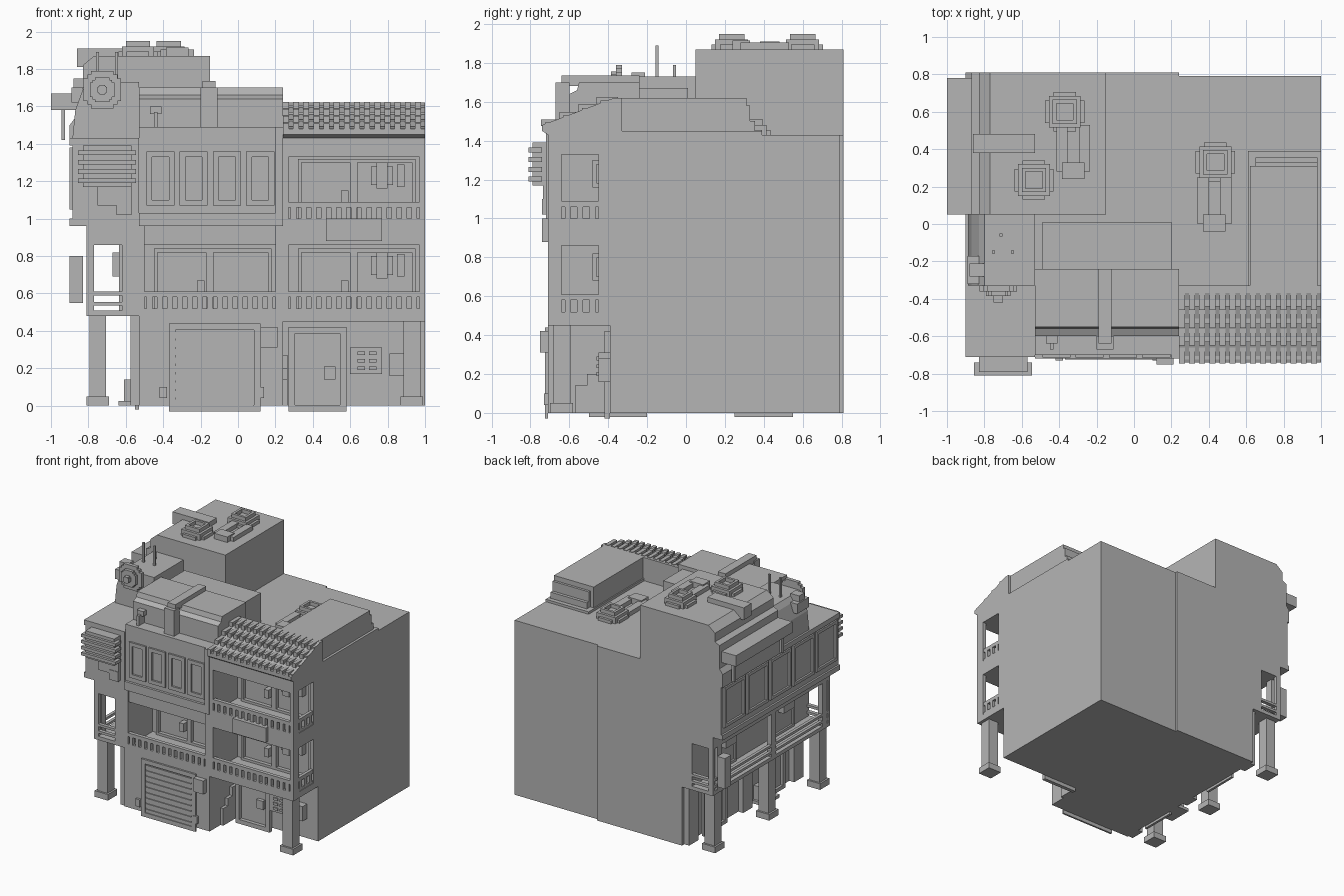
import bpy

cube = bpy.data.objects.get("Cube")
if cube:
    bpy.data.objects.remove(cube, do_unlink=True)

plaster = bpy.data.materials.new("plain grey")
plaster.use_nodes = True
GREY = (.46, .46, .46, 1)
plaster.diffuse_color = GREY
plaster.node_tree.nodes["Principled BSDF"].inputs["Base Color"].default_value = GREY

# Shared building lines
EAST, MID, WEST, OVERHANG, GALLERY, INNER = 1, .24, -.53, -.885, -.81, -.62
FRONT, RECESS, REAR, BACK = -.71, -.39, .79, .81
FLOOR_TWO, FLOOR_THREE, ROOF, TOWER_TOP = .48, .96, 1.43, 1.87


def make(name, verts, faces):
    mesh = bpy.data.meshes.new(name)
    mesh.from_pydata(verts, [], faces)
    mesh.materials.append(plaster)
    part = bpy.data.objects.new(name, mesh)
    bpy.context.collection.objects.link(part)
    return part


def boxes(name, spans):
    """One object from several (x, y, z) span triples."""
    verts, faces = [], []
    for xs, ys, zs in spans:
        n = len(verts)
        verts += [(x, y, z) for x in sorted(xs) for y in sorted(ys) for z in sorted(zs)]
        quads = ((0, 1, 3, 2), (4, 6, 7, 5), (0, 4, 5, 1), (2, 3, 7, 6), (0, 2, 6, 4), (1, 5, 7, 3))
        faces += [[n + i for i in quad] for quad in quads]
    return make(name, verts, faces)


def box(name, x, y, z):
    return boxes(name, [(x, y, z)])


def prism(name, profile, start, end, along_x):
    count = len(profile)
    place = (lambda p, t: (t, p[0], p[1])) if along_x else (lambda p, t: (p[0], t, p[1]))
    verts = [place(p, t) for t in (start, end) for p in profile]
    faces = [list(range(count))[::-1], list(range(count, count + count))]
    for i in range(count):
        j = (i + 1) % count
        faces.append([i, j, count + j, count + i])
    part = make(name, verts, faces)
    import bmesh
    bm = bmesh.new()
    bm.from_mesh(part.data)
    bmesh.ops.recalc_face_normals(bm, faces=bm.faces)
    bm.to_mesh(part.data)
    bm.free()


def frame(name, across, z, depth, bar=.02, side=False):
    """Rectangular frame on a front wall, or on a side wall."""
    low, high = across
    bottom, top = z
    rects = [((low, low + bar), z), ((high - bar, high), z),
             ((low, high), (bottom, bottom + bar)), ((low, high), (top - bar, top))]
    boxes(name, [(depth, a, b) if side else (a, depth, b) for a, b in rects])


# Main masses
box("east_core", x=(MID, EAST), y=(RECESS, REAR), z=(0, ROOF))
box("west_core", x=(WEST, MID), y=(RECESS, BACK), z=(0, ROOF))
box("garage_block", x=(WEST, MID), y=(FRONT, RECESS), z=(0, FLOOR_TWO + .02))
box("upper_front_block", x=(WEST, MID), y=(FRONT + .01, RECESS), z=(FLOOR_THREE - .1, 1.49))
box("gallery_inner_wall", x=(INNER, WEST), y=(FRONT, BACK), z=(FLOOR_TWO, FLOOR_THREE))
box("overhang_block", x=(OVERHANG, WEST), y=(FRONT, BACK), z=(FLOOR_THREE, ROOF))
box("upper_corner_post", x=(.2, MID), y=(FRONT - .01, RECESS), z=(FLOOR_THREE, 1.49))
box("upper_sill", x=(WEST, MID), y=(FRONT - .01, RECESS), z=(FLOOR_THREE, 1.03))
boxes("west_balcony_posts", [((WEST, -.5), (FRONT, RECESS), (FLOOR_TWO, FLOOR_THREE)),
                             ((.2, MID), (FRONT, RECESS), (FLOOR_TWO, FLOOR_THREE))])

# East balcony slabs and corner posts
for label, bottom, top in (("lower", .45, .5), ("middle", .86, .98), ("upper", 1.33, 1.46)):
    box(label + "_balcony_slab", x=(MID, EAST), y=(FRONT, RECESS), z=(bottom, top))
for label, x, y in (("party", (MID, .27), (FRONT, RECESS)),
                    ("corner", (.97, EAST), (FRONT, -.64)),
                    ("rear", (.97, EAST), (-.45, RECESS))):
    box(label + "_balcony_post", x=x, y=y, z=(FLOOR_TWO, 1.4))


def railing(name, low, high, z, side=False):
    depth = (.97, .995) if side else (FRONT, FRONT + .03)
    count = round((high - low) / .055)
    step = (high - low) / count
    bars = [((low, high), (z, z + .02)), ((low, high), (z + .08, z + .11))]
    for i in range(count):
        centre = low + step * (i + .5)
        bars.append(((centre - .015, centre + .015), (z, z + .09)))
    boxes(name, [(depth, a, b) if side else (a, depth, b) for a, b in bars])


def balcony(label, low, high, z):
    railing(label + "_railing", low, high, z)
    wall = (RECESS - .03, RECESS)
    middle = low + (high - low) / 2
    frame(label + "_door_frame", (low + .05, middle), (z, z + .34), wall)
    frame(label + "_window_frame", (middle, high - .02), (z, z + .34), wall)
    box(label + "_meter", x=(middle - .07, middle - .03), y=(RECESS - .06, RECESS), z=(z + .1, z + .17))


balcony("west_balcony", -.5, .2, .5)
for label, z in (("lower_balcony", .5), ("upper_balcony", .98)):
    balcony(label, .27, .97, z)
    railing(label + "_side_railing", -.64, -.45, z, side=True)
    boxes(label + "_cooler", [((.71, .83), (-.46, RECESS), (z + .2, z + .3)),
                              ((.74, .8), (-.48, RECESS), (z + .18, z + .32)),
                              ((.85, .89), (-.44, RECESS), (z + .19, z + .31))])
box("balcony_board", x=(.47, .77), y=(FRONT - .03, FRONT), z=(.88, 1))

# Upper front windows
for i in range(4):
    left = -.49 + i * .178
    frame("upper_window_%d" % (i + 1), (left, left + .15), (1.07, 1.36), (FRONT - .005, FRONT + .02), .03)

# Garage shutter, frame and boxes
frame("garage_frame", (-.37, .12), (-.03, .44), (FRONT - .015, FRONT), .035)
boxes("garage_slats", [((-.34, .08), (FRONT - .008, FRONT), (i * .045, i * .045 + .033))
                       for i in range(9)])
box("garage_control_box", x=(.12, .21), y=(FRONT - .04, FRONT), z=(.31, .42))
boxes("garage_guards", [((x, x + .04), (FRONT - .02, FRONT), (.04, .1)) for x in (.1, -.42)])

# Recessed entrance and its equipment
frame("entrance_frame", (.27, .58), (-.03, .42), (RECESS - .03, RECESS), .035)
box("entrance_handle", x=(.46, .52), y=(RECESS - .03, RECESS), z=(.14, .21))
box("entrance_cooler", x=(.6, .77), y=(RECESS - .06, RECESS), z=(.17, .31))
boxes("entrance_cooler_vents", [((x, x + .04), (RECESS - .07, RECESS), (z, z + .02))
                                for x in (.64, .7) for z in (.19, .23, .27)])
box("entrance_meter", x=(.81, .9), y=(RECESS - .06, RECESS), z=(.16, .28))
boxes("garage_side_pipes", [((MID, .265), (y, y + .06), (0, z))
                            for y, z in ((-.57, .14), (-.51, .2), (-.45, .27))])


# Ground columns
def column(name, x, y):
    boxes(name, [((x - .045, x + .045), (y - .045, y + .045), (0, FLOOR_TWO + .02)),
                 ((x - .06, x + .06), (y - .06, y + .06), (0, .05))])


column("east_column", .93, -.64)
for label, y in (("front", -.64), ("middle", .02), ("rear", .72)):
    column(label + "_gallery_column", -.75, y)
    box(label + "_gallery_post", x=(GALLERY, -.77), y=(y - .03, y + .03), z=(FLOOR_TWO, FLOOR_THREE))
    box(label + "_gallery_pilaster", x=(-.575, WEST), y=(y - .06, y + .06), z=(0, FLOOR_TWO))

# Open side gallery
box("gallery_floor", x=(GALLERY, WEST), y=(FRONT, BACK), z=(FLOOR_TWO, .51))
box("gallery_beam", x=(GALLERY, INNER), y=(FRONT, BACK), z=(.86, FLOOR_THREE))
for label, z in (("low", .535), ("top", .59)):
    boxes("gallery_%s_rail" % label, [((GALLERY, -.785), (FRONT, BACK), (z, z + .02)),
                                      ((GALLERY, INNER), (FRONT, FRONT + .03), (z, z + .02)),
                                      ((GALLERY, INNER), (BACK - .03, BACK), (z, z + .02))])
boxes("gallery_end_posts", [((GALLERY, -.77), (y, y + .03), (FLOOR_TWO, FLOOR_THREE))
                            for y in (FRONT, BACK - .03)])
boxes("gallery_wall_boxes", [((-.67, INNER), (y, y + .14), (.69, .82)) for y in (-.45, .3)])
box("hanging_board", x=(-.9, -.83), y=(.7, .78), z=(.55, .8))
boxes("arcade_utility_box", [((-.64, WEST), (-.3, -.1), (0, .025)),
                             ((-.61, WEST), (-.28, -.12), (0, .14))])
for label, y in (("front", -.5), ("rear", .25)):
    frame(label + "_arcade_door", (y, y + .3), (-.02, .42), (WEST - .02, WEST), .03, side=True)
    frame(label + "_gallery_door", (y, y + .3), (.51, .86), (INNER - .015, INNER), side=True)

# Overhang side windows and trims
for i in range(5):
    y = FRONT + .03 + i * .298
    frame("side_window_%d" % (i + 1), (y, y + .27), (1.05, 1.38), (-.9, OVERHANG), .025, side=True)
for label, z in (("lower", FLOOR_THREE), ("upper", 1.39)):
    box(label + "_side_trim", x=(-.9, OVERHANG), y=(FRONT, BACK), z=(z, z + .04))

# Front billboard with cooling ribs, and the unit below it
box("front_board", x=(-.83, -.57), y=(-.79, FRONT), z=(1.17, 1.39))
boxes("front_board_ribs", [((-.855, -.545), (-.81, FRONT - .03), (z, z + .025))
                           for z in (1.19, 1.24, 1.29, 1.34)])
boxes("front_wall_unit", [((-.75, -.57), (FRONT - .025, FRONT), (1.07, 1.17)),
                          ((-.65, -.57), (FRONT - .03, FRONT), (1.02, 1.1))])

# Roof tower with a stepped west shoulder
tower = [(WEST, ROOF), (-.9, ROOF), (-.9, 1.5), (-.87, 1.54), (-.87, 1.73),
         (-.83, 1.75), (-.83, 1.82), (-.77, TOWER_TOP), (-.15, TOWER_TOP), (-.15, ROOF)]
prism("roof_tower", tower, .05, BACK, along_x=False)
shed = [(WEST, ROOF), (OVERHANG, ROOF), (-.87, 1.58), (-.83, 1.69), (-.8, 1.73), (WEST, 1.73)]
prism("dish_shed", shed, -.33, .05, along_x=False)
box("tower_beam", x=(-.86, WEST), y=(.38, .48), z=(1.81, 1.91))
box("side_awning", x=(-1, -.86), y=(.05, .78), z=(1.58, 1.67))
boxes("awning_brackets", [((-.945, -.925), (y, y + .03), (1.42, 1.58)) for y in (.08, .7)])
boxes("shed_wall_unit", [((-.89, -.83), (-.32, -.17), (1.62, 1.7)),
                         ((-.88, -.8), (-.28, -.21), (1.7, 1.75))])
boxes("antennas", [((x - .008, x + .008), (y - .008, y + .008), (1.7, top))
                   for x, y, top in ((-.71, -.06, 1.79), (-.75, -.15, 1.89), (-.65, -.15, 1.89))])

# Blocky dish made of stepped plates
for label, size, near in (("rim", .1, -.36), ("bowl", .065, -.385), ("hub", .025, -.42)):
    arm = size * .6
    boxes("dish_" + label, [((-.725 - w, -.725 + w), (near, -.33), (1.69 - h, 1.69 + h))
                            for w, h in ((size, arm), (arm, size), (size * .8, size * .8))])

# Centre roof block with pipe
centre = [(-.6, 1.45), (-.6, 1.64), (-.56, 1.66), (-.55, 1.7), (-.24, 1.7), (-.24, ROOF)]
prism("centre_roof_block", centre, WEST, MID, along_x=True)
box("centre_roof_rear", x=(-.49, .2), y=(-.24, .01), z=(ROOF, 1.67))
box("roof_pipe_riser", x=(-.2, -.11), y=(-.67, -.6), z=(1.49, 1.7))
box("roof_pipe_run", x=(-.19, -.12), y=(-.64, -.24), z=(1.68, 1.735))
boxes("roof_lamp", [((-.47, -.41), (-.64, -.6), (1.56, 1.6)),
                    ((-.45, -.43), (-.67, -.6), (1.49, 1.57))])

# Tiled awning roof
slope = [(FRONT, ROOF), (-.74, 1.45), (-.74, 1.48), (-.37, 1.62), (-.33, 1.62), (-.33, ROOF)]
prism("tiled_roof_base", slope, MID, EAST, along_x=True)
for row in range(4):
    near, height = -.745 + row * .095, 1.475 + row * .038
    boxes("tile_row_%d" % (row + 1),
          [((MID, EAST), (near + .02, near + .11), (height, height + .018))]
          + [((MID + i * .0543, MID + i * .0543 + .032), (near, near + .11), (height, height + .035))
             for i in range(14)])

# East roof house with lean-to steps
box("roof_house", x=(.62, .98), y=(-.33, .31), z=(ROOF, 1.62))
box("roof_house_rim", x=(.61, EAST), y=(-.34, .39), z=(ROOF, 1.45))
boxes("roof_house_steps", [((.65, .98), (.3, y), (ROOF, z))
                           for y, z in ((.33, 1.58), (.355, 1.5))])


# Rooftop cooling units and ducts
def roof_unit(name, x, y, z):
    boxes(name, [((x - r, x + r), (y - q, y + q), (z - .01, z + h))
                 for r, q, h in ((.105, .06, .025), (.06, .105, .025), (.085, .085, .05))])
    frame_size = .06
    boxes(name + "_fan_rim", [((x + a, x + b), (y + c, y + d), (z, z + .08))
                              for a, b, c, d in ((-.065, -.045, -.065, .065), (.045, .065, -.065, .065),
                                                 (-.065, .065, -.065, -.045), (-.065, .065, .045, .065))])


def roof_duct(name, x, y, z):
    boxes(name, [((x - .09, x - .03), (y - .1, y + .15), (z, z + .035)),
                 ((x + .03, x + .09), (y - .1, y + .15), (z, z + .035)),
                 ((x - .06, x + .06), (y - .14, y - .05), (z, z + .045))])


roof_unit("tower_unit_rear", -.37, .6, TOWER_TOP)
roof_unit("tower_unit_front", -.535, .235, TOWER_TOP)
roof_unit("east_unit", .435, .33, ROOF)
roof_duct("tower_duct", -.325, .38, TOWER_TOP)
roof_duct("east_duct", .43, .1, ROOF)
